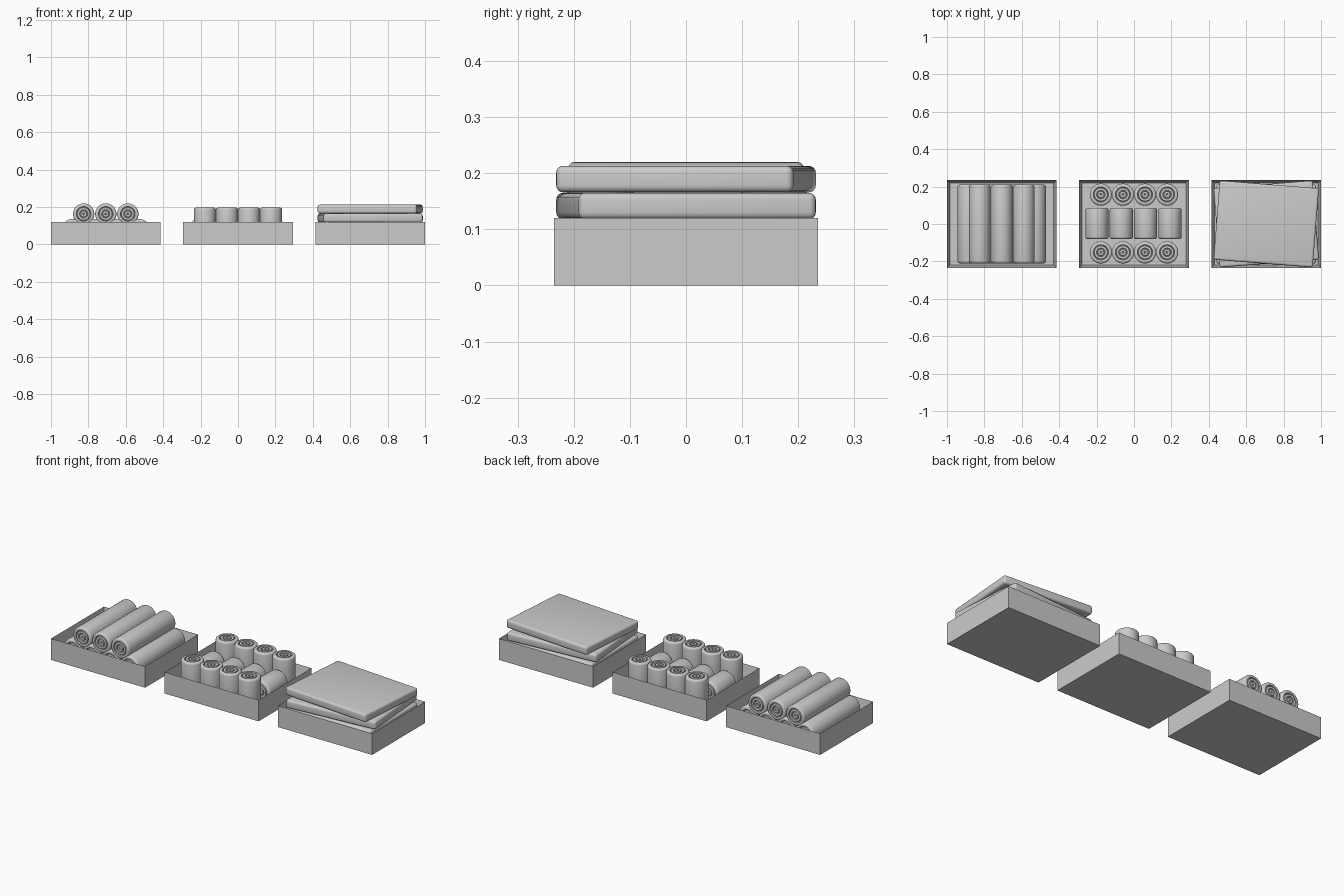
import bpy, bmesh
from math import radians, cos, sin, pi

if "Cube" in bpy.data.objects:
    bpy.data.objects.remove(bpy.data.objects["Cube"])


def finish(name, bm, smooth=True):
    bmesh.ops.recalc_face_normals(bm, faces=bm.faces)
    mesh = bpy.data.meshes.new(name)
    bm.to_mesh(mesh)
    bm.free()
    ob = bpy.data.objects.new(name, mesh)
    bpy.context.collection.objects.link(ob)
    if smooth:
        bpy.ops.object.select_all(action='DESELECT')
        ob.select_set(True)
        bpy.context.view_layer.objects.active = ob
        bpy.ops.object.shade_smooth_by_angle(angle=radians(35))
    return ob


def tray(name, x):
    # open box: inset the top face and push it down to make the cavity
    bm = bmesh.new()
    bmesh.ops.create_cube(bm, size=1)
    for v in bm.verts:
        v.co = (v.co.x * 0.586 + x, v.co.y * 0.47, v.co.z * 0.12 + 0.06)
    top = max(bm.faces, key=lambda f: f.calc_center_median().z)
    bmesh.ops.inset_region(bm, faces=[top], thickness=0.022)
    bmesh.ops.translate(bm, verts=top.verts, vec=(0, 0, -0.1))
    finish(name, bm, False)


def roll(name, loc, r, length, lying=False, seg=32):
    # lathed towel roll with ringed, rounded ends
    h = length / 2
    end = [(0.10, -0.02), (0.13, 0), (0.24, 0), (0.28, -0.02), (0.31, -0.18),
           (0.36, -0.18), (0.39, -0.02), (0.43, 0), (0.55, 0), (0.59, -0.02),
           (0.62, -0.18), (0.66, -0.18), (0.69, -0.02), (0.73, 0), (0.82, 0),
           (0.91, -0.03), (0.975, -0.095), (1.0, -0.19)]
    end = [(0.07, -0.18)] + end
    prof = [(a * r, h + b * r) for a, b in end]
    prof += [(a, -z) for a, z in reversed(prof)]
    bm = bmesh.new()
    rings = []
    for a, z in prof:
        ring = []
        for i in range(seg):
            t = 2 * pi * i / seg
            p = (a * cos(t), a * sin(t), z)
            if lying:
                p = (p[0], -p[2], p[1])
            ring.append(bm.verts.new(p))
        rings.append(ring)
    for A, B in zip(rings, rings[1:]):
        for i in range(seg):
            j = (i + 1) % seg
            bm.faces.new((A[i], A[j], B[j], B[i]))
    bm.faces.new(rings[0])
    bm.faces.new(rings[-1])
    finish(name, bm).location = loc


def folded(name, z, angle):
    # folded towel slab: rounded corners, then softened edges
    bm = bmesh.new()
    bmesh.ops.create_cube(bm, size=1)
    for v in bm.verts:
        v.co = (v.co.x * 0.532, v.co.y * 0.424, v.co.z * 0.047)
    bmesh.ops.bevel(bm, geom=bm.edges[:], offset=0.012, segments=4,
                    profile=0.5, affect='EDGES')
    ob = finish(name, bm)
    ob.location = (0.707, 0, z)
    ob.rotation_euler.z = radians(angle)


# three trays
for side, x in (("left", -0.707), ("middle", 0), ("right", 0.707)):
    tray(side + "_tray", x)

# left: long rolls, four below and three above
for i in range(4):
    roll(f"long_roll_lower_{i}", (-0.707 + (i - 1.5) * 0.118, 0, 0.078), 0.059, 0.42, True)
for i in range(3):
    roll(f"long_roll_upper_{i}", (-0.707 + (i - 1) * 0.118, 0, 0.163), 0.057, 0.42, True)

# middle: two standing rows and a lying row between
for i in range(4):
    x = (i - 1.5) * 0.118
    for row, y in (("front", -0.152), ("back", 0.157)):
        roll(f"standing_roll_{row}_{i}", (x, y, 0.1085), 0.059, 0.177)
    roll(f"short_roll_{i}", ((i - 1.5) * 0.13 - 0.003, 0.003, 0.081), 0.062, 0.167, True)

# right: stack of folded towels, the upper two twisted
for i, a in enumerate((0, 0, 4.5, -4.5)):
    folded(f"folded_towel_{i}", 0.0455 + i * 0.048, a)
